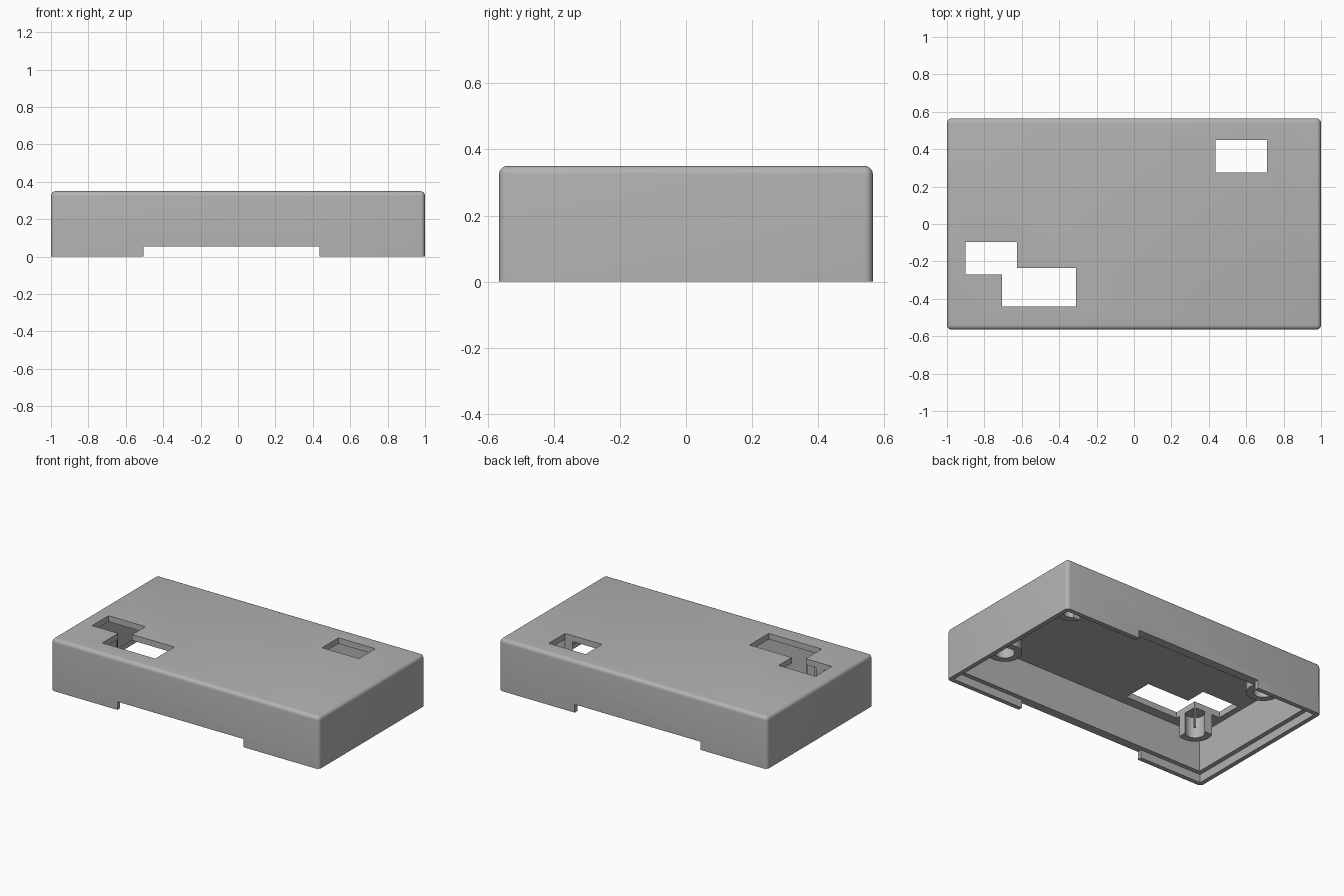
import bpy, bmesh
from mathutils import Matrix, Vector

old = bpy.data.objects.get("Cube")
if old:
    bpy.data.objects.remove(old, do_unlink=True)

HALF_X, HALF_Y, HEIGHT = 1.0, 0.565, 0.35
WALL, LIP, ROOF = 0.06, 0.03, 0.04
STEP = 0.055
CEILING = HEIGHT - ROOF

grey = bpy.data.materials.new("grey plastic")
grey.use_nodes = True
grey.diffuse_color = (0.45, 0.45, 0.45, 1)
grey.node_tree.nodes["Principled BSDF"].inputs["Base Color"].default_value = grey.diffuse_color


def finish(bm, name):
    mesh = bpy.data.meshes.new(name)
    bm.to_mesh(mesh)
    bm.free()
    mesh.materials.append(grey)
    obj = bpy.data.objects.new(name, mesh)
    bpy.context.collection.objects.link(obj)
    return obj


def box(name, x0, x1, y0, y1, z0, z1, radius=0):
    bm = bmesh.new()
    mid = Vector((x0 + x1, y0 + y1, z0 + z1)) / 2
    size = Matrix.Diagonal((x1 - x0, y1 - y0, z1 - z0, 1))
    bmesh.ops.create_cube(bm, size=1, matrix=Matrix.Translation(mid) @ size)
    if radius:
        # round every edge except those around the open bottom
        edges = [e for e in bm.edges if max(v.co.z for v in e.verts) > mid.z]
        bmesh.ops.bevel(bm, geom=edges, offset=radius, segments=5,
                        profile=0.5, affect='EDGES')
    return finish(bm, name)


def cylinder(name, x, y, z0, z1, radius):
    bm = bmesh.new()
    bmesh.ops.create_cone(bm, cap_ends=True, segments=40, radius1=radius,
                          radius2=radius, depth=z1 - z0,
                          matrix=Matrix.Translation((x, y, (z0 + z1) / 2)))
    return finish(bm, name)


def combine(target, tool, operation):
    tool.hide_render = True
    mod = target.modifiers.new(tool.name, 'BOOLEAN')
    mod.object, mod.operation, mod.solver = tool, operation, 'EXACT'
    bpy.context.view_layer.objects.active = target
    bpy.ops.object.modifier_apply(modifier=mod.name)
    bpy.data.objects.remove(tool, do_unlink=True)


# Hollow cover with rounded top and corners
cover = box("enclosure_cover", -HALF_X, HALF_X, -HALF_Y, HALF_Y, 0, HEIGHT, 0.025)
for name, inset, top in (("cavity", WALL, CEILING), ("rim_step", LIP, STEP)):
    combine(cover, box(name, inset - HALF_X, HALF_X - inset,
                       inset - HALF_Y, HALF_Y - inset, -0.1, top), 'DIFFERENCE')

# Four bored screw posts under the roof
for sx in (-1, 1):
    for sy in (-1, 1):
        x, y = 0.75 * sx, 0.32 * sy
        combine(cover, cylinder("screw_post", x, y, 0.17, CEILING + 0.02, 0.105), 'UNION')
        combine(cover, cylinder("screw_bore", x, y, 0.1, CEILING, 0.06), 'DIFFERENCE')

# Low notch through the front and back walls
combine(cover, box("wall_notch", -0.505, 0.435, -0.7, 0.7, -0.1, STEP), 'DIFFERENCE')

# Roof openings, which also trim the posts beside them
for x0, x1, y0, y1 in ((-0.9, -0.625, -0.27, -0.095),
                       (-0.705, -0.31, -0.44, -0.235),
                       (0.435, 0.71, 0.275, 0.45)):
    combine(cover, box("roof_opening", x0, x1, y0, y1, 0.1, 0.5), 'DIFFERENCE')

# Smooth rounded edges, keep the rest crisp
bpy.ops.object.select_all(action='DESELECT')
cover.select_set(True)
bpy.context.view_layer.objects.active = cover
bpy.ops.object.shade_smooth_by_angle(angle=0.52)
